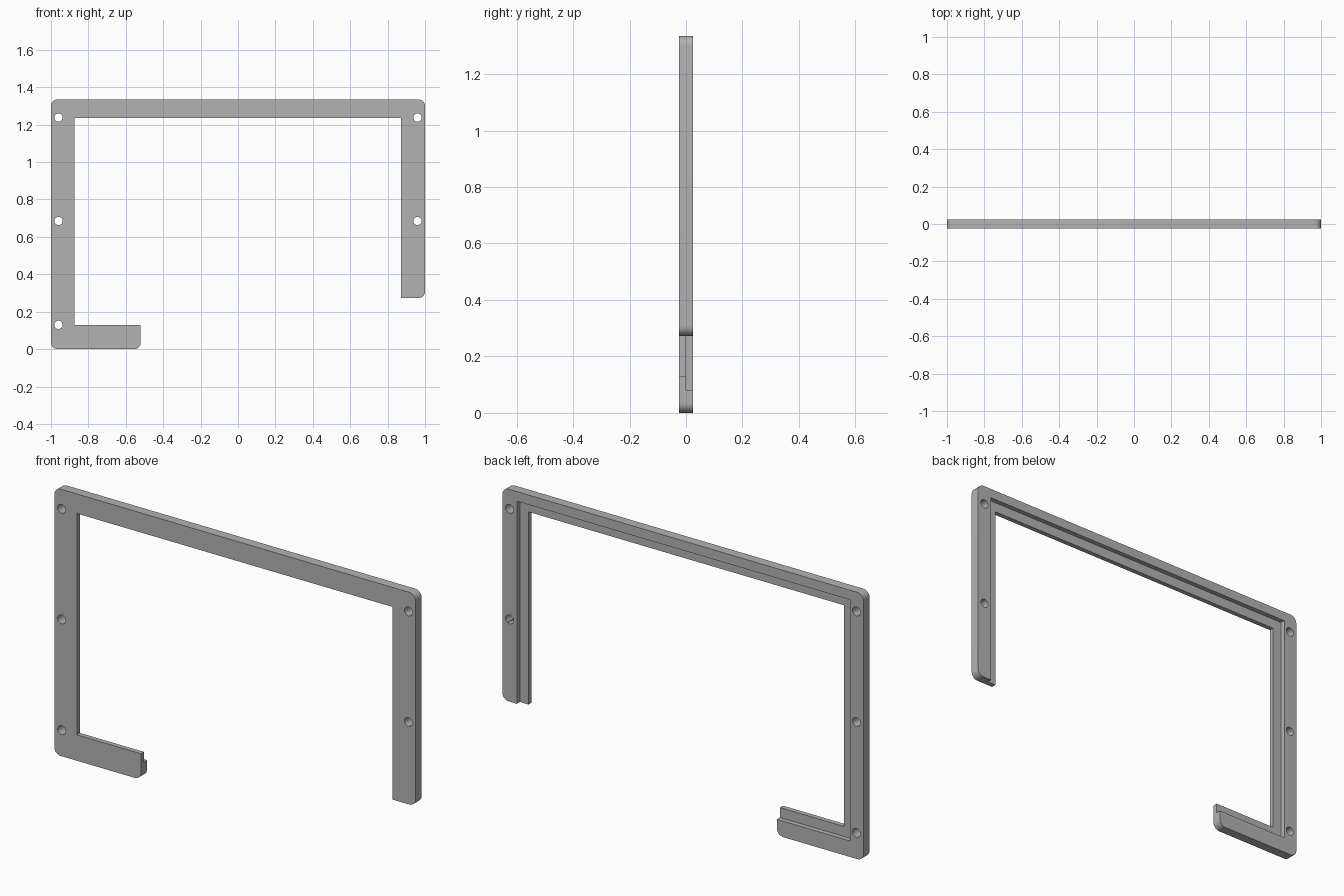
import bpy, bmesh
from math import cos, sin, pi, radians
from mathutils import Vector

cube = bpy.data.objects.get("Cube")
if cube:
    bpy.data.objects.remove(cube, do_unlink=True)

HALF = 0.024      # half of the frame thickness
HEIGHT = 1.335
ROUND = 0.035     # outer corner radius

grey = bpy.data.materials.new("plain_grey")
grey.use_nodes = True
colour = (0.45, 0.45, 0.45, 1)
grey.diffuse_color = colour
grey.node_tree.nodes["Principled BSDF"].inputs["Base Color"].default_value = colour


def rounded(points, radius, steps=8):
    """Turn (x, z, is_round) corners into an outline with right-angle fillets."""
    out = []
    for i, (x, z, is_round) in enumerate(points):
        p = Vector((x, z))
        if not is_round:
            out.append(p)
            continue
        a = (Vector(points[i - 1][:2]) - p).normalized() * radius
        b = (Vector(points[(i + 1) % len(points)][:2]) - p).normalized() * radius
        for k in range(steps + 1):
            t = k / steps * pi / 2
            out.append(p + a * (1 - sin(t)) + b * (1 - cos(t)))
    return out


def prism(name, outline, y0, y1):
    """Extrude an x-z outline along y."""
    bm = bmesh.new()
    face = bm.faces.new([bm.verts.new((p[0], y0, p[1])) for p in outline])
    grown = bmesh.ops.extrude_face_region(bm, geom=[face])["geom"]
    verts = [g for g in grown if isinstance(g, bmesh.types.BMVert)]
    bmesh.ops.translate(bm, verts=verts, vec=(0, y1 - y0, 0))
    bmesh.ops.recalc_face_normals(bm, faces=bm.faces)
    mesh = bpy.data.meshes.new(name)
    bm.to_mesh(mesh)
    bm.free()
    mesh.materials.append(grey)
    obj = bpy.data.objects.new(name, mesh)
    bpy.context.collection.objects.link(obj)
    return obj


# Open frame: left post, top rail, right post and short foot
frame = prism("open_frame", rounded([
    (-1, 0, True), (-0.52, 0, True), (-0.52, 0.13, False), (-0.875, 0.13, False),
    (-0.875, 1.237, False), (0.872, 1.237, False), (0.872, 0.273, False),
    (1, 0.273, True), (1, HEIGHT, True), (-1, HEIGHT, True)], ROUND), -HALF, HALF)

# Rebate around the inner edge of the back
cutters = [prism("rebate_cutter", [(-0.925, 0.08), (0.92, 0.08),
                                   (0.92, 1.287), (-0.925, 1.287)], 0, 0.1)]

# Screw holes through the posts
for x, z in [(-0.96, 0.13), (-0.96, 0.685), (-0.96, 1.238), (0.96, 0.685), (0.96, 1.238)]:
    ring = [(x + 0.022 * cos(k * pi / 16), z + 0.022 * sin(k * pi / 16)) for k in range(32)]
    cutters.append(prism("hole_cutter", ring, -0.1, 0.1))

bpy.ops.object.select_all(action="DESELECT")
frame.select_set(True)
bpy.context.view_layer.objects.active = frame
for cutter in cutters:
    cutter.hide_render = True
    mod = frame.modifiers.new("cut", "BOOLEAN")
    mod.operation, mod.solver, mod.object = "DIFFERENCE", "EXACT", cutter
    bpy.ops.object.modifier_apply(modifier=mod.name)
    bpy.data.objects.remove(cutter, do_unlink=True)

bpy.ops.object.shade_smooth_by_angle(angle=radians(30))
